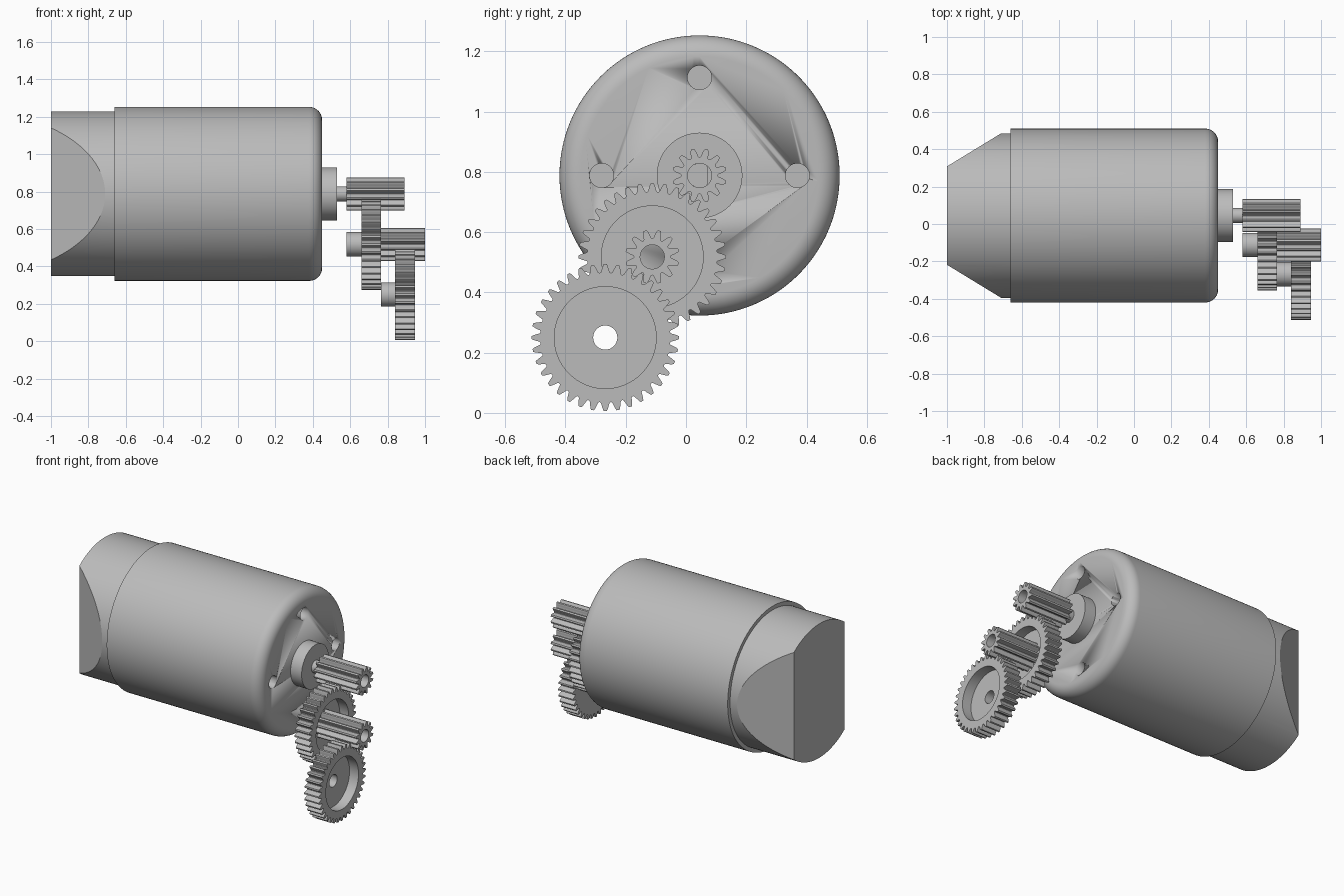
import bpy, bmesh, math
from mathutils import Vector

cube = bpy.data.objects.get("Cube")
if cube:
    bpy.data.objects.remove(cube, do_unlink=True)

grey = bpy.data.materials.new("plain_grey")
grey.use_nodes = True
GREY = (0.5, 0.5, 0.5, 1)
grey.diffuse_color = GREY
grey.node_tree.nodes["Principled BSDF"].inputs["Base Color"].default_value = GREY

MODULE = 0.01286
MOTOR = (0.045, 0.788)       # axis positions as (y, z)
IDLER = (-0.112, 0.518)
OUTPUT = (-0.268, 0.25)
HOLE, HUB, RECESS = 0.04, 0.065, 0.169


def finish(name, bm):
    bmesh.ops.recalc_face_normals(bm, faces=bm.faces)
    mesh = bpy.data.meshes.new(name)
    bm.to_mesh(mesh)
    bm.free()
    mesh.materials.append(grey)
    ob = bpy.data.objects.new(name, mesh)
    bpy.context.collection.objects.link(ob)
    bpy.ops.object.select_all(action='DESELECT')
    ob.select_set(True)
    bpy.context.view_layer.objects.active = ob
    bpy.ops.object.shade_smooth_by_angle(angle=math.radians(30))
    return ob


def ring(bm, x, axis, polar):
    return [bm.verts.new((x, axis[0] + r * math.cos(a), axis[1] + r * math.sin(a)))
            for a, r in polar]


def bridge(bm, a, b):
    for i in range(len(a)):
        j = (i + 1) % len(a)
        bm.faces.new((a[i], a[j], b[j], b[i]))


def turned(profile, axis, sides=96):
    """Solid of revolution along x from (x, radius) pairs, capped at both ends."""
    bm = bmesh.new()
    rings = [ring(bm, x, axis, [(math.tau * i / sides, r) for i in range(sides)])
             for x, r in profile]
    for a, b in zip(rings, rings[1:]):
        bridge(bm, a, b)
    bm.faces.new(rings[0])
    bm.faces.new(rings[-1])
    return bm


def slice_off(bm, point, normal):
    """Remove the side the normal points to and cap the cut."""
    cut = bmesh.ops.bisect_plane(bm, geom=bm.verts[:] + bm.edges[:] + bm.faces[:],
                                 plane_co=point, plane_no=normal, clear_outer=True)
    edges = [e for e in cut["geom_cut"] if isinstance(e, bmesh.types.BMEdge)]
    bmesh.ops.holes_fill(bm, edges=edges, sides=0)


def tooth_outline(teeth, phase):
    """Tooth positions in fractions of the pitch, heights in modules."""
    shape = [(-0.46, -1.25), (-0.37, -1.05), (-0.25, 0), (-0.17, 0.65), (-0.11, 1),
             (0.11, 1), (0.17, 0.65), (0.25, 0), (0.37, -1.05), (0.46, -1.25)]
    return [((k + t) * math.tau / teeth + phase, MODULE * (teeth / 2 + h))
            for k in range(teeth) for t, h in shape]


def gear(name, axis, teeth, phase, sections):
    """Closed loop of (x, radius) rings; a radius of None means the toothed outline."""
    outline = tooth_outline(teeth, phase)
    bm = bmesh.new()
    rings = [ring(bm, x, axis, [(a, r if radius is None else radius) for a, r in outline])
             for x, radius in sections]
    for i, a in enumerate(rings):
        bridge(bm, a, rings[(i + 1) % len(rings)])
    return finish(name, bm)


def pinion(name, axis, x0, x1):
    gear(name, axis, 12, math.radians(15), [(x0, HOLE), (x0, None), (x1, None), (x1, HOLE)])


def wheel(name, axis, hub_x, x0, x1):
    web = x1 - 0.065
    gear(name, axis, 36, 0, [(hub_x, HOLE), (hub_x, HUB), (x0, HUB), (x0, None),
                             (x1, None), (x1, RECESS), (web, RECESS), (web, HOLE)])


# Motor housing with a rounded front rim
R, FILLET = 0.465, 0.07
rim = [(0.45 - FILLET + FILLET * math.sin(t), R - FILLET + FILLET * math.cos(t))
       for t in (math.pi / 2 * i / 10 for i in range(11))]
housing = finish("motor_housing", turned([(-0.66, R)] + rim, MOTOR, 128))

# Four mounting holes in the front face
for i in range(4):
    a = math.pi / 2 * i
    spot = (MOTOR[0] + 0.325 * math.cos(a), MOTOR[1] + 0.325 * math.sin(a))
    cutter = finish("hole_cutter", turned([(0.38, HOLE), (0.5, HOLE)], spot, 32))
    cutter.hide_render = True
    mod = housing.modifiers.new("hole", 'BOOLEAN')
    mod.operation, mod.solver, mod.object = 'DIFFERENCE', 'EXACT', cutter
    bpy.context.view_layer.objects.active = housing
    bpy.ops.object.modifier_apply(modifier=mod.name)
    bpy.data.objects.remove(cutter, do_unlink=True)

# Rear cap with two slanted flats
cap = turned([(-1, 0.44), (-0.65, 0.44)], MOTOR, 128)
for side in (1, -1):
    slice_off(cap, Vector((-1, MOTOR[0] + side * 0.263, MOTOR[1])),
              Vector((-0.177, side * 0.29, 0)).normalized())
finish("rear_cap", cap)

# Front boss and shaft with a flat on its end
finish("front_boss", turned([(0.44, 0.142), (0.53, 0.142)], MOTOR))
finish("motor_shaft", turned([(0.52, HOLE), (0.58, HOLE)], MOTOR, 48))
tip = turned([(0.58, HOLE), (0.72, HOLE)], MOTOR, 48)
slice_off(tip, Vector((0.6, MOTOR[0] + 0.026, MOTOR[1])), Vector((0, 1, 0)))
finish("shaft_flat_end", tip)

# Gear train
pinion("motor_pinion", MOTOR, 0.58, 0.89)
wheel("idler_wheel", IDLER, 0.58, 0.66, 0.765)
pinion("idler_pinion", IDLER, 0.70, 1.0)
wheel("output_wheel", OUTPUT, 0.765, 0.84, 0.945)
